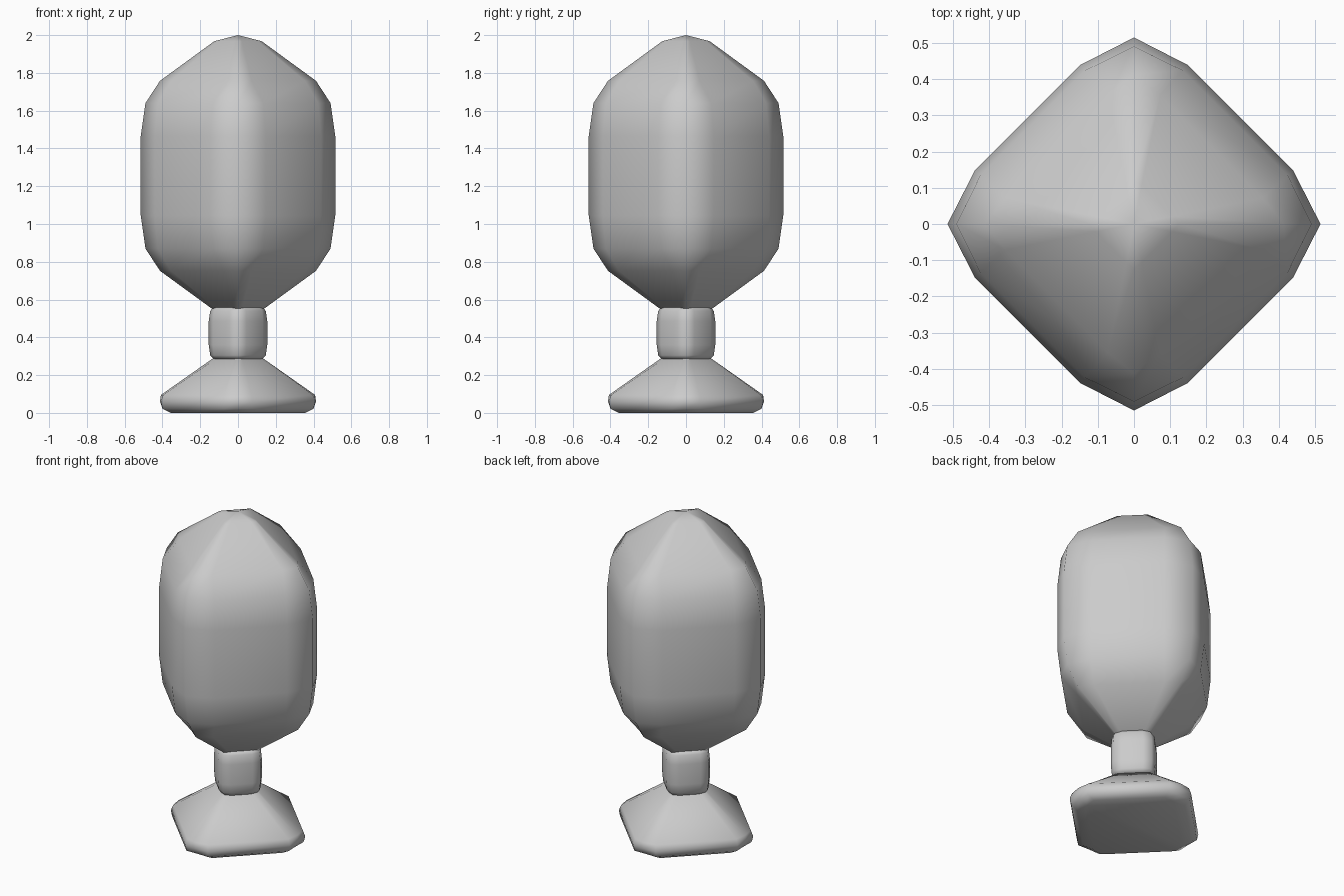
import bpy, bmesh, math

if "Cube" in bpy.data.objects:
    bpy.data.objects.remove(bpy.data.objects["Cube"])

R2 = math.sqrt(2)


def ring_points(d, a, c, z):
    """Rounded diamond: d = face distance, a = half flat length, c = corner reach."""
    u, v = (d + a) / R2, (d - a) / R2
    pts = []
    for k in range(4):
        co, si = round(math.cos(k * math.pi / 2)), round(math.sin(k * math.pi / 2))
        for x, y in ((u, -v), (c, 0), (u, v)):
            pts.append((x * co - y * si, x * si + y * co, z))
    return pts


def diamond_loft(name, rings, bottom_tip=None, top_tip=None):
    bm = bmesh.new()
    loops = [[bm.verts.new(p) for p in ring_points(*r)] for r in rings]
    n = len(loops[0])
    for lo, hi in zip(loops, loops[1:]):
        for i in range(n):
            j = (i + 1) % n
            bm.faces.new((lo[i], lo[j], hi[j], hi[i]))
    for loop, tip in ((loops[0], bottom_tip), (loops[-1], top_tip)):
        if tip is None:
            bm.faces.new(loop)
        else:
            t = bm.verts.new((0, 0, tip))
            for i in range(n):
                bm.faces.new((loop[i], loop[(i + 1) % n], t))
    bmesh.ops.recalc_face_normals(bm, faces=bm.faces[:])
    me = bpy.data.meshes.new(name)
    bm.to_mesh(me)
    bm.free()
    for p in me.polygons:
        p.use_smooth = True
    ob = bpy.data.objects.new(name, me)
    bpy.context.collection.objects.link(ob)
    return ob


# Body: bevelled box with a pyramid at each end
mid = 1.255
half = [(.415, .207, .515, .21), (.395, .205, .49, .385),
        (.302, .20, .413, .503), (.09, .06, .125, .713)]
rings = [(d, a, c, mid - h) for d, a, c, h in reversed(half)]
rings += [(d, a, c, mid + h) for d, a, c, h in half]
diamond_loft("body", rings, bottom_tip=.51, top_tip=2.0)

# Stem: short rounded square post
diamond_loft("stem", [(.105, .055, .13, .285), (.12, .06, .147, .305), (.125, .062, .155, .36),
                      (.125, .062, .155, .485), (.12, .06, .147, .54), (.105, .055, .13, .56)])

# Foot: flared square base
diamond_loft("foot", [(.305, .20, .35, 0), (.335, .23, .397, .022), (.343, .235, .413, .06),
                      (.33, .23, .408, .095), (.10, .065, .135, .287)], top_tip=.30)
